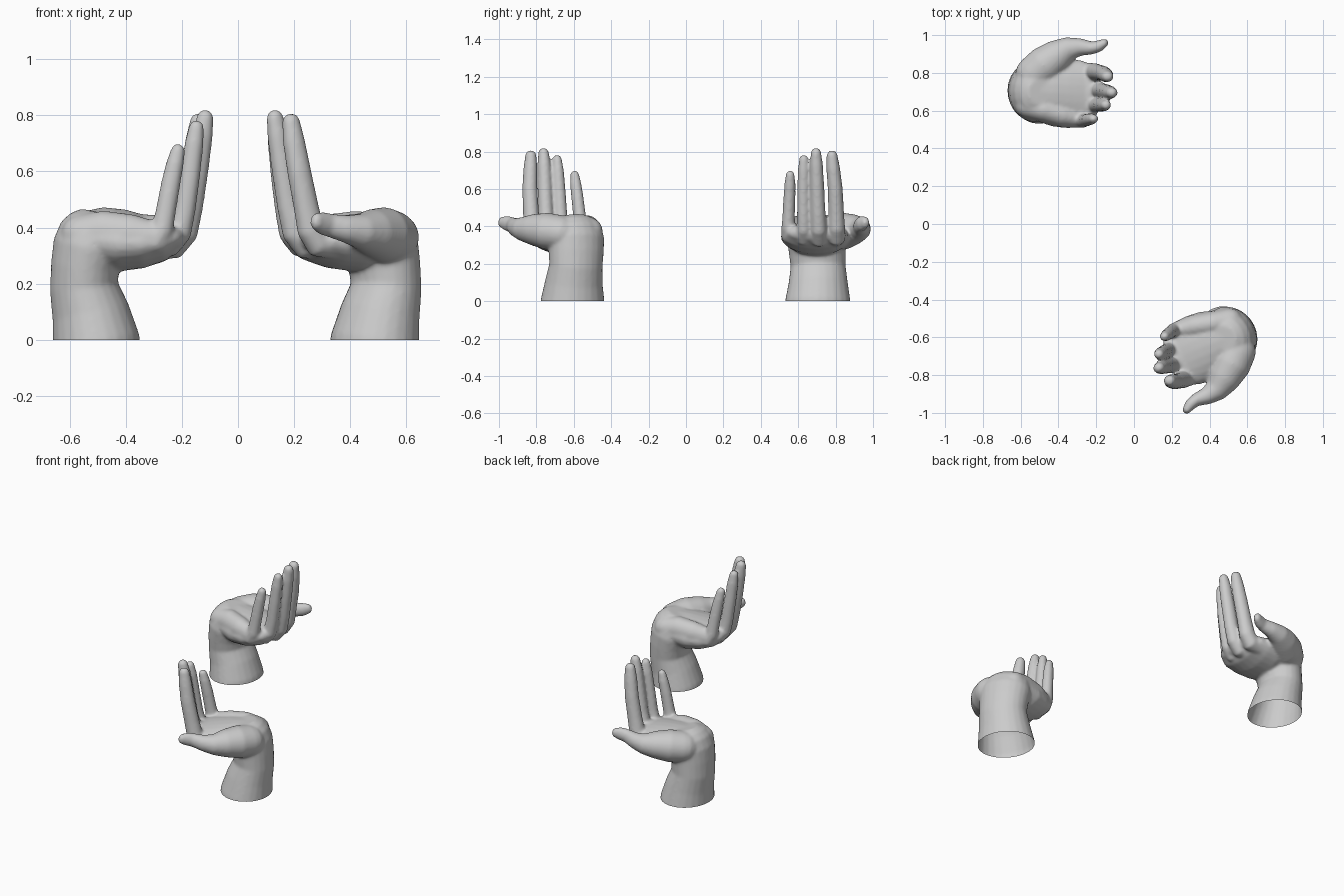
import bpy, bmesh, math
from mathutils import Vector, Matrix

if "Cube" in bpy.data.objects:
    bpy.data.objects.remove(bpy.data.objects["Cube"])

SIDES = 24


def limb(bm, rows, side, dome=True):
    """Loft elliptical rings along a path; row = (x, y, z, half width along side, half thickness)."""
    pts = [Vector(r[:3]) for r in rows]
    n = len(pts)
    secs = []
    for i, r in enumerate(rows):
        t = (pts[min(i + 1, n - 1)] - pts[max(i - 1, 0)]).normalized()
        secs.append((pts[i], t, r[3], r[4]))
    if dome:  # rounded ends
        steps = [0.35, 0.65, 0.87, 0.98]
        p, t, a, b = secs[-1]
        m = min(a, b)
        secs += [(p + t * m * s, t, a * math.sqrt(1 - s * s), b * math.sqrt(1 - s * s)) for s in steps]
        p, t, a, b = secs[0]
        m = min(a, b)
        secs = [(p - t * m * s, t, a * math.sqrt(1 - s * s), b * math.sqrt(1 - s * s))
                for s in reversed(steps)] + secs
    rings = []
    for p, t, a, b in secs:
        nrm = t.cross(side).normalized()
        s = nrm.cross(t).normalized()
        rings.append([bm.verts.new(p + s * a * math.cos(k * math.tau / SIDES)
                                   + nrm * b * math.sin(k * math.tau / SIDES)) for k in range(SIDES)])
    for r0, r1 in zip(rings, rings[1:]):
        for k in range(SIDES):
            j = (k + 1) % SIDES
            bm.faces.new((r0[k], r0[j], r1[j], r1[k]))
    bm.faces.new(rings[0][::-1])
    bm.faces.new(rings[-1])


Y, Z = Vector((0, 1, 0)), Vector((0, 0, 1))
bm = bmesh.new()

# wrist
limb(bm, [(-.500, .705, -.08, .182, .160), (-.506, .705, 0, .175, .155), (-.526, .707, .10, .158, .138),
          (-.549, .706, .19, .147, .122), (-.545, .702, .26, .152, .122), (-.530, .70, .33, .160, .130),
          (-.515, .70, .39, .150, .120), (-.505, .70, .43, .120, .095), (-.50, .70, .455, .07, .06)],
     Y, dome=False)

# palm
limb(bm, [(-.58, .70, .355, .125, .07), (-.50, .70, .355, .160, .100), (-.42, .695, .345, .180, .102),
          (-.34, .69, .345, .184, .090), (-.27, .69, .352, .175, .072), (-.235, .69, .365, .155, .055)], Y)

# heel of the palm on the little finger side
limb(bm, [(-.56, .63, .375, .07, .07), (-.48, .605, .385, .065, .075), (-.38, .575, .375, .062, .072),
          (-.31, .56, .365, .05, .06)], Y)

# thumb with its mound
limb(bm, [(-.53, .79, .365, .095, .10), (-.47, .845, .375, .098, .100), (-.40, .895, .383, .082, .085),
          (-.34, .930, .387, .062, .062), (-.28, .937, .396, .049, .046), (-.22, .932, .408, .042, .034),
          (-.185, .942, .416, .041, .031), (-.158, .958, .422, .032, .023)], Z)

# fingers: path points (x, y, z) and half width
fingers = {
    "index": ([(-.31, .800, .335), (-.235, .805, .345), (-.207, .805, .39), (-.190, .803, .47),
               (-.164, .798, .60), (-.148, .787, .71), (-.140, .781, .778)], .040),
    "middle": ([(-.31, .715, .333), (-.225, .712, .337), (-.190, .71, .38), (-.168, .706, .47),
                (-.145, .701, .61), (-.127, .697, .73), (-.117, .695, .792)], .038),
    "ring": ([(-.32, .630, .333), (-.240, .630, .340), (-.208, .63, .38), (-.190, .629, .46),
              (-.172, .628, .58), (-.156, .629, .70), (-.148, .630, .758)], .034),
    "little": ([(-.35, .555, .343), (-.295, .548, .348), (-.270, .547, .39), (-.257, .549, .46),
                (-.239, .553, .56), (-.224, .556, .63), (-.214, .557, .675)], .032),
}
taper = [1.15, 1.22, 1.15, 1.05, 1.0, .92, .74]
for path, r in fingers.values():
    limb(bm, [(*p, r * k, r * k * 1.08) for p, k in zip(path, taper)], Y)

bmesh.ops.recalc_face_normals(bm, faces=bm.faces)
rough = bpy.data.meshes.new("hand_rough")
bm.to_mesh(rough)
bm.free()

# fuse the parts into one skin and soften the joins
temp = bpy.data.objects.new("hand_rough", rough)
bpy.context.collection.objects.link(temp)
rem = temp.modifiers.new("fuse", 'REMESH')
rem.mode = 'VOXEL'
rem.voxel_size = 0.008
smo = temp.modifiers.new("soften", 'SMOOTH')
smo.factor = 0.5
smo.iterations = 10
deps = bpy.context.evaluated_depsgraph_get()
skin = bpy.data.meshes.new_from_object(temp.evaluated_get(deps))
bpy.data.objects.remove(temp)

# trim the wrist flat and leave it open, then move the pivot to the wrist
bm = bmesh.new()
bm.from_mesh(skin)
bmesh.ops.bisect_plane(bm, geom=bm.verts[:] + bm.edges[:] + bm.faces[:], plane_co=(0, 0, 0),
                       plane_no=(0, 0, 1), clear_inner=True)
bmesh.ops.translate(bm, verts=bm.verts, vec=(.51, -.70, 0))
for f in bm.faces:
    f.smooth = True
bm.to_mesh(skin)
bm.free()
skin.name = "hand"

# the two facing hands
for name, loc, turn in (("hand_back", (-.51, .70, 0), 0), ("hand_front", (.49, -.60, 0), 205)):
    ob = bpy.data.objects.new(name, skin)
    bpy.context.collection.objects.link(ob)
    ob.location = loc
    ob.rotation_euler.z = math.radians(turn)
